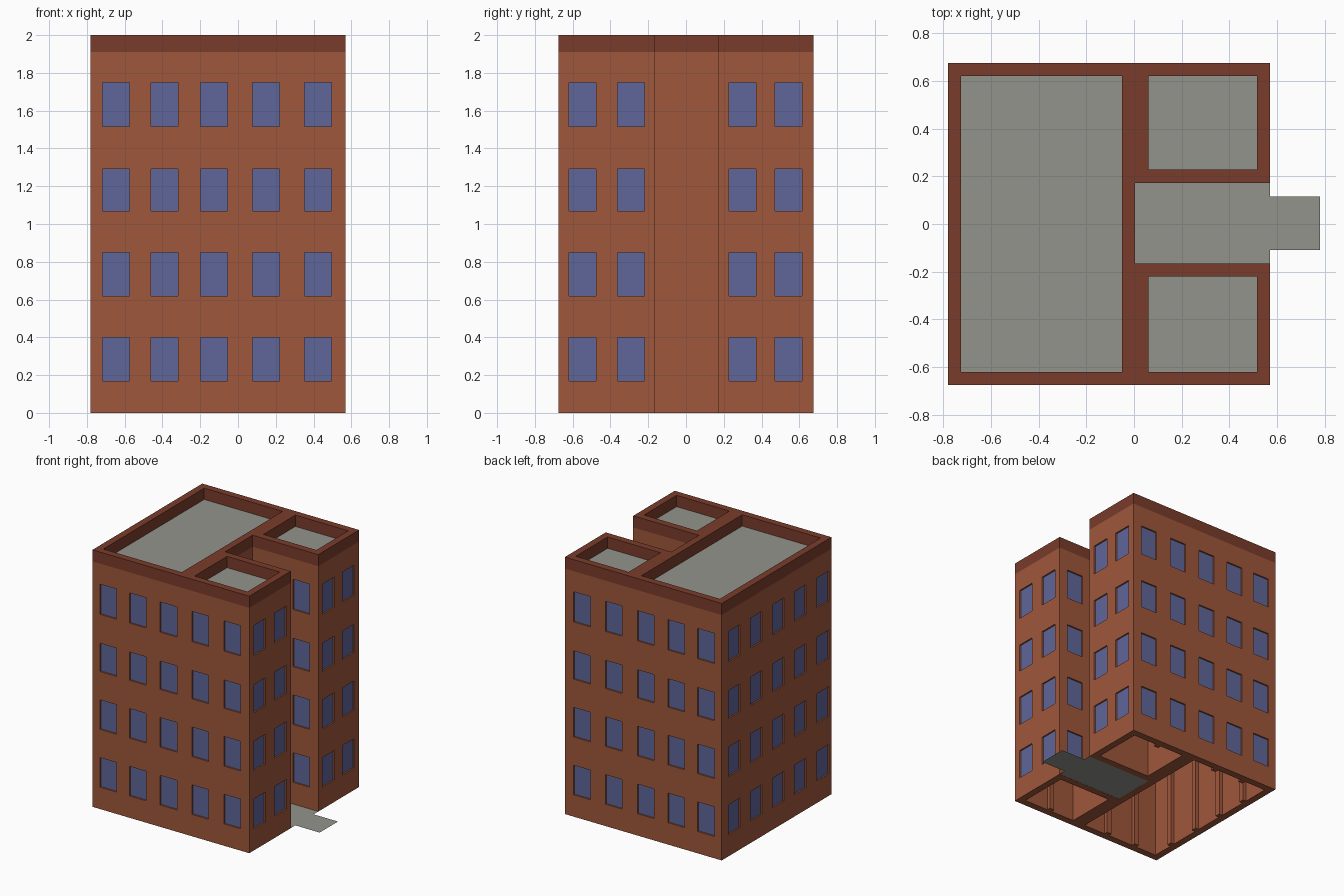
import bpy, bmesh
from mathutils import Vector

if "Cube" in bpy.data.objects:
    bpy.data.objects.remove(bpy.data.objects["Cube"])

H, BAND, T, RECESS = 2.0, 1.91, 0.055, 0.012


def material(name, r, g, b):
    m = bpy.data.materials.new(name)
    m.diffuse_color = (r, g, b, 1)
    m.use_nodes = True
    m.node_tree.nodes["Principled BSDF"].inputs["Base Color"].default_value = m.diffuse_color
    return m


brick = material("brick red", 0.345, 0.096, 0.044)
trim = material("dark brown", 0.195, 0.045, 0.025)
glass = material("window blue", 0.114, 0.133, 0.314)
grey = material("concrete grey", 0.296, 0.296, 0.266)


def finish(bm, name, *mats):
    me = bpy.data.meshes.new(name)
    bm.to_mesh(me)
    bm.free()
    ob = bpy.data.objects.new(name, me)
    for m in mats:
        me.materials.append(m)
    bpy.context.collection.objects.link(ob)
    return ob


def poly(bm, pts, z):
    return bm.faces.new([bm.verts.new((x, y, z)) for x, y in pts])


def rect(x0, y0, x1, y1):
    return [(x0, y0), (x1, y0), (x1, y1), (x0, y1)]


# Footprint: a main block with two wings around a courtyard
X0, X1, Y = -0.78, 0.57, 0.675
CX, CY0, CY1 = 0.005, -0.165, 0.173
outline = [(X0, -Y), (X1, -Y), (X1, CY0), (CX, CY0),
           (CX, CY1), (X1, CY1), (X1, Y), (X0, Y)]
rooms = [rect(X0 + T, -Y + T, CX - T, Y - T),
         rect(CX + T, -Y + T, X1 - T, CY0 - T),
         rect(CX + T, CY1 + T, X1 - T, Y - T)]

# Window centres along each wall, in world coordinates
WIDTH = 0.143
ROWS = [(0.17, 0.40), (0.62, 0.85), (1.07, 1.29), (1.515, 1.75)]
long_x = [-0.645, -0.39, -0.126, 0.148, 0.423]
long_y = [-0.57, -0.29, -0.02, 0.25, 0.52]
layout = [long_x, [-0.548, -0.292], long_x[3:], [],
          long_x[3:], [0.299, 0.543], long_x, long_y]


def wall(bm, a, b, centres):
    """Brick grid from a to b with glass cells set back into the wall."""
    a, b = Vector((*a, 0)), Vector((*b, 0))
    d = (b - a).normalized()
    inward = Vector((-d.y, d.x, 0)) * RECESS
    axis = 0 if abs(d.x) > 0.5 else 1
    spans = sorted(sorted(((c - s * WIDTH / 2 - a[axis]) * d[axis]
                           for s in (-1, 1))) for c in centres)
    us = [0] + [u for s in spans for u in s] + [(b - a).length]
    zs = [0] + [z for r in ROWS for z in r] + [BAND]
    for i in range(len(us) - 1):
        for j in range(len(zs) - 1):
            p = [a + d * us[i + k] + Vector((0, 0, zs[j + m]))
                 for k, m in ((0, 0), (1, 0), (1, 1), (0, 1))]
            outer = [bm.verts.new(v) for v in p]
            if i % 2 and j % 2:
                inner = [bm.verts.new(v + inward) for v in p]
                bm.faces.new(inner).material_index = 1
                for k in range(4):
                    n = (k + 1) % 4
                    bm.faces.new((outer[k], outer[n], inner[n], inner[k]))
            else:
                bm.faces.new(outer)


bm = bmesh.new()
for i, centres in enumerate(layout):
    wall(bm, outline[i], outline[(i + 1) % 8], centres)
bmesh.ops.remove_doubles(bm, verts=bm.verts, dist=1e-5)
finish(bm, "outer_walls", brick, glass)


def ring(name, mat, z_cap, z_other, outer_walls):
    """Flat cap around the rooms, with walls running to another height."""
    bm = bmesh.new()
    edges = []
    for k, loop in enumerate([outline] + rooms):
        vs = [bm.verts.new((x, y, z_cap)) for x, y in loop]
        edges += [bm.edges.new((vs[i], vs[(i + 1) % len(vs)]))
                  for i in range(len(vs))]
        if k == 0 and not outer_walls:
            continue
        low = [bm.verts.new((x, y, z_other)) for x, y in loop]
        for i in range(len(vs)):
            j = (i + 1) % len(vs)
            q = (vs[i], vs[j], low[j], low[i])
            up = (z_cap > z_other) == (k == 0)
            bm.faces.new(q[::-1] if up else q)
    bmesh.ops.triangle_fill(bm, use_beauty=True, edges=edges,
                            normal=(0, 0, 1 if z_cap > z_other else -1))
    bmesh.ops.dissolve_limit(bm, angle_limit=0.01, verts=bm.verts, edges=bm.edges)
    bmesh.ops.recalc_face_normals(bm, faces=bm.faces)
    finish(bm, name, mat)


ring("parapet", trim, H, BAND, True)
ring("inner_walls", brick, 0.0, BAND, False)

# Flat roofs inside the parapets
bm = bmesh.new()
for r in rooms:
    poly(bm, r, BAND + 0.002)
finish(bm, "flat_roofs", grey)

# Courtyard paving with its entrance path
bm = bmesh.new()
poly(bm, [(CX, CY0), (X1, CY0), (X1, -0.11), (0.78, -0.11),
          (0.78, 0.115), (X1, 0.115), (X1, CY1), (CX, CY1)], 0.001)
finish(bm, "courtyard_paving", grey)

# Piers along the inside of the long walls
bm = bmesh.new()
spots = [(x, s * (Y - T - 0.015), 0.04, 0.03)
         for x in (-0.52, -0.26, 0.285) for s in (-1, 1)]
spots += [(X0 + T + 0.015, y, 0.03, 0.04) for y in (-0.43, -0.15, 0.12, 0.39)]
for x, y, w, d in spots:
    cube = bmesh.ops.create_cube(bm, size=1)["verts"]
    bmesh.ops.scale(bm, vec=(w, d, BAND), verts=cube)
    bmesh.ops.translate(bm, vec=(x, y, BAND / 2), verts=cube)
finish(bm, "inner_piers", brick)
